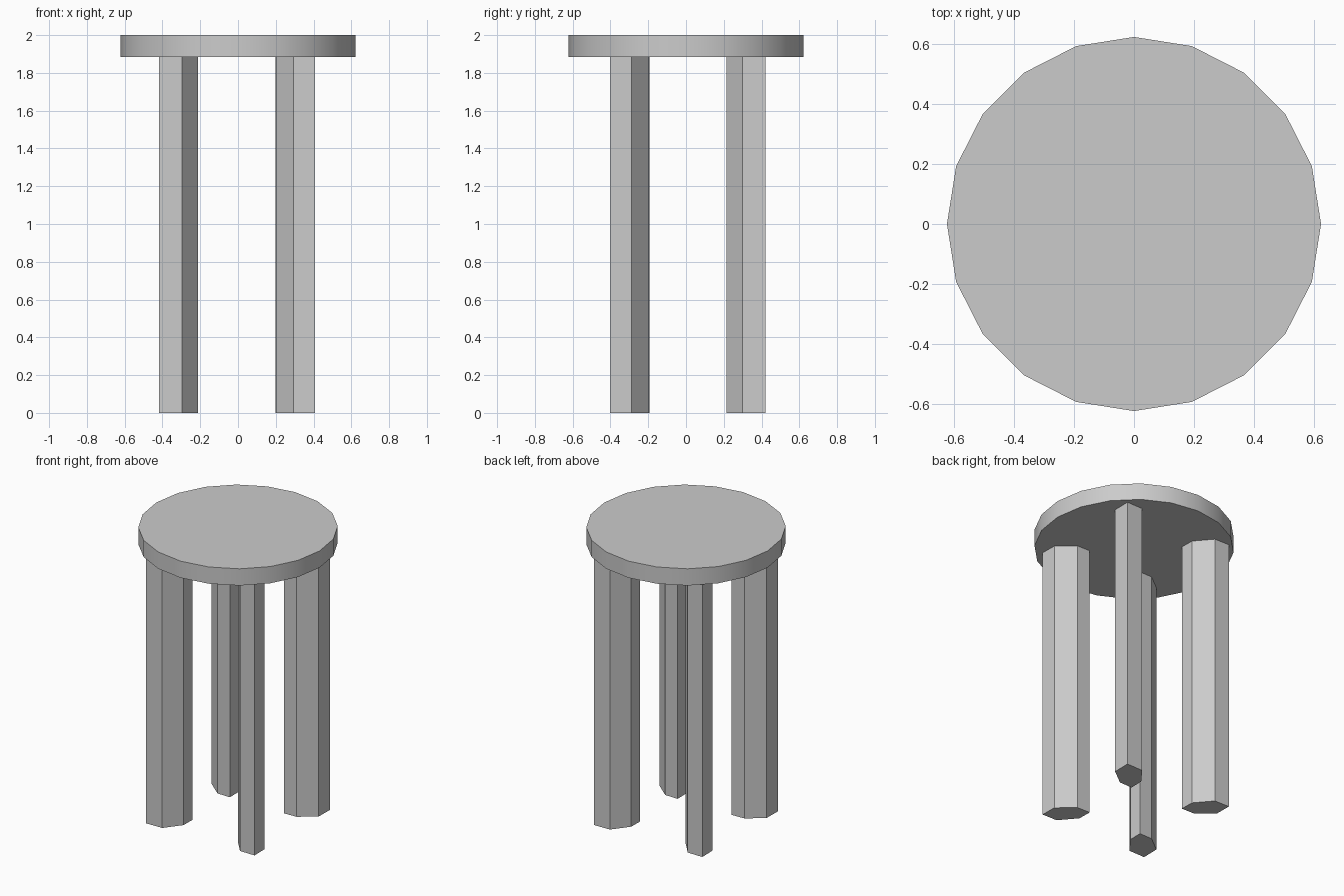
import bpy
import bmesh
import math

cube = bpy.data.objects.get("Cube")
if cube:
    bpy.data.objects.remove(cube, do_unlink=True)

SEAT_BOTTOM, SEAT_TOP, SEAT_RADIUS = 1.885, 2.0, 0.622
HALF = 0.104  # half the width of a leg

grey = bpy.data.materials.new("plain_grey")
grey.use_nodes = True
color = (0.6, 0.6, 0.6, 1)
grey.diffuse_color = color
grey.node_tree.nodes["Principled BSDF"].inputs["Base Color"].default_value = color


def prism(name, outline, bottom, top):
    """Extrude a flat outline upward into a closed prism."""
    bm = bmesh.new()
    base = bm.faces.new([bm.verts.new((x, y, bottom)) for x, y in outline])
    side = bmesh.ops.extrude_face_region(bm, geom=[base], use_keep_orig=True)
    raised = [g for g in side["geom"] if isinstance(g, bmesh.types.BMVert)]
    bmesh.ops.translate(bm, verts=raised, vec=(0, 0, top - bottom))
    bmesh.ops.recalc_face_normals(bm, faces=bm.faces)
    mesh = bpy.data.meshes.new(name)
    bm.to_mesh(mesh)
    bm.free()
    mesh.materials.append(grey)
    obj = bpy.data.objects.new(name, mesh)
    bpy.context.collection.objects.link(obj)
    return obj


def leg(name, sx, sy, notch):
    """Six-sided leg, stretched along the diagonal through the seat centre."""
    side = HALF - 0.002
    local = [(HALF, HALF), (-notch, side), (-side, -0.008),
             (-HALF, -HALF), (-0.008, -side), (side, -notch)]
    cx, cy = sx * 0.309 - 0.006, sy * 0.3075 + 0.01
    return prism(name, [(cx + sx * x, cy + sy * y) for x, y in local], 0, SEAT_BOTTOM)


# Legs
leg("front_right_leg", -1, -1, 0.018)
leg("front_left_leg", 1, -1, 0.008)
leg("back_left_leg", 1, 1, 0.018)
leg("back_right_leg", -1, 1, 0.008)

# Round seat with twenty sides
circle = [(SEAT_RADIUS * math.cos(i * math.tau / 20),
           SEAT_RADIUS * math.sin(i * math.tau / 20)) for i in range(20)]
seat = prism("seat", circle, SEAT_BOTTOM, SEAT_TOP)
bpy.ops.object.select_all(action="DESELECT")
seat.select_set(True)
bpy.context.view_layer.objects.active = seat
bpy.ops.object.shade_smooth_by_angle(angle=math.radians(30))
